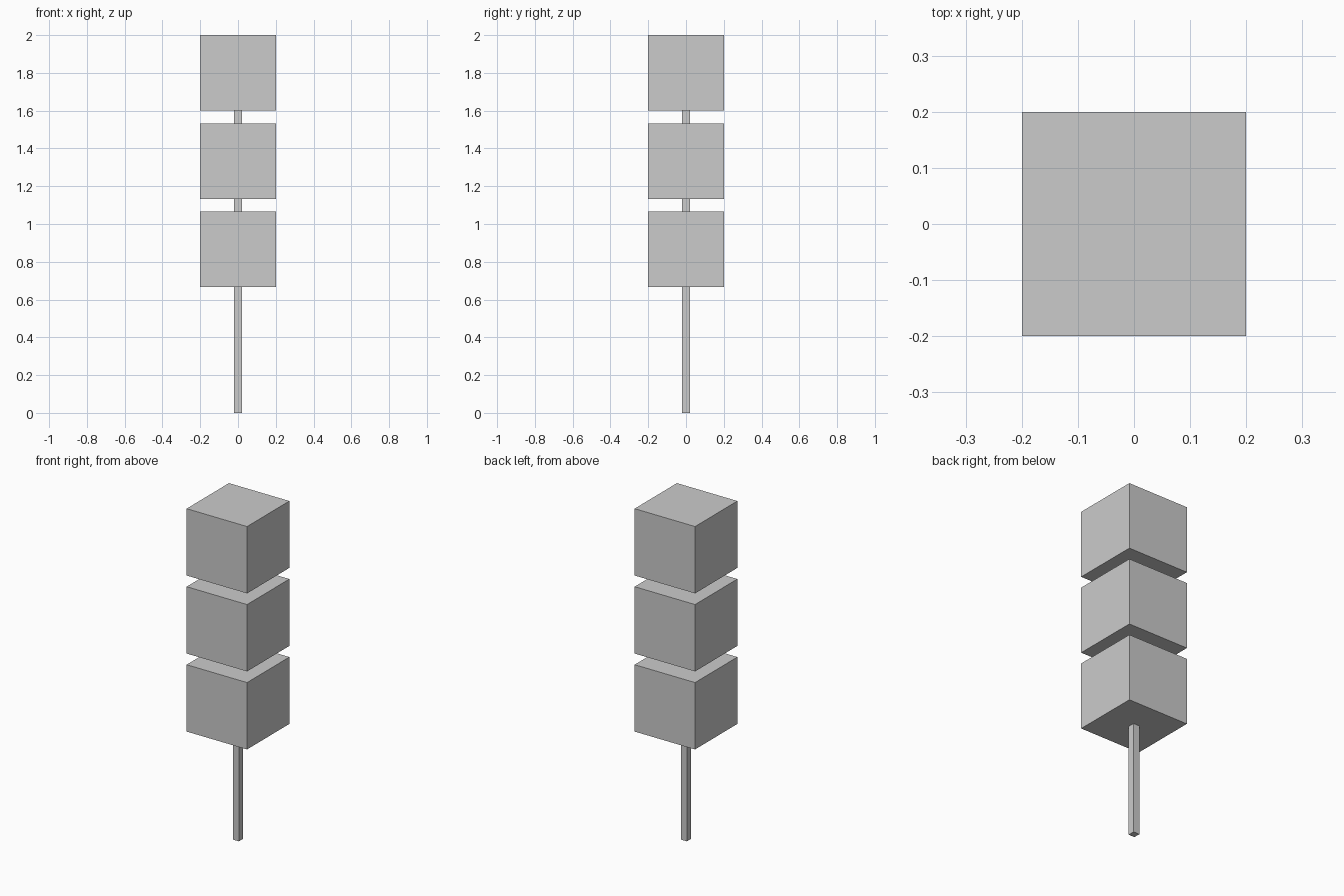
import bpy

if "Cube" in bpy.data.objects:
    bpy.data.objects.remove(bpy.data.objects["Cube"])


def box(name, width, z0, z1):
    """Square box centred on the z axis, spanning z0 to z1."""
    bpy.ops.mesh.primitive_cube_add(size=1, location=(0, 0, (z0 + z1) / 2))
    obj = bpy.context.object
    obj.name = name
    obj.scale = (width, width, z1 - z0)
    bpy.ops.object.transform_apply(location=False, rotation=False, scale=True)
    return obj


CUBE = 0.4
PITCH = 0.4667
TOP = 2.0

# Thin square stick, ending inside the top cube
box("stick", 0.04, 0.0, TOP - CUBE / 2)

# Three cubes threaded on the stick, from the top down
for i, name in enumerate(("top_cube", "middle_cube", "bottom_cube")):
    z1 = TOP - i * PITCH
    box(name, CUBE, z1 - CUBE, z1)
